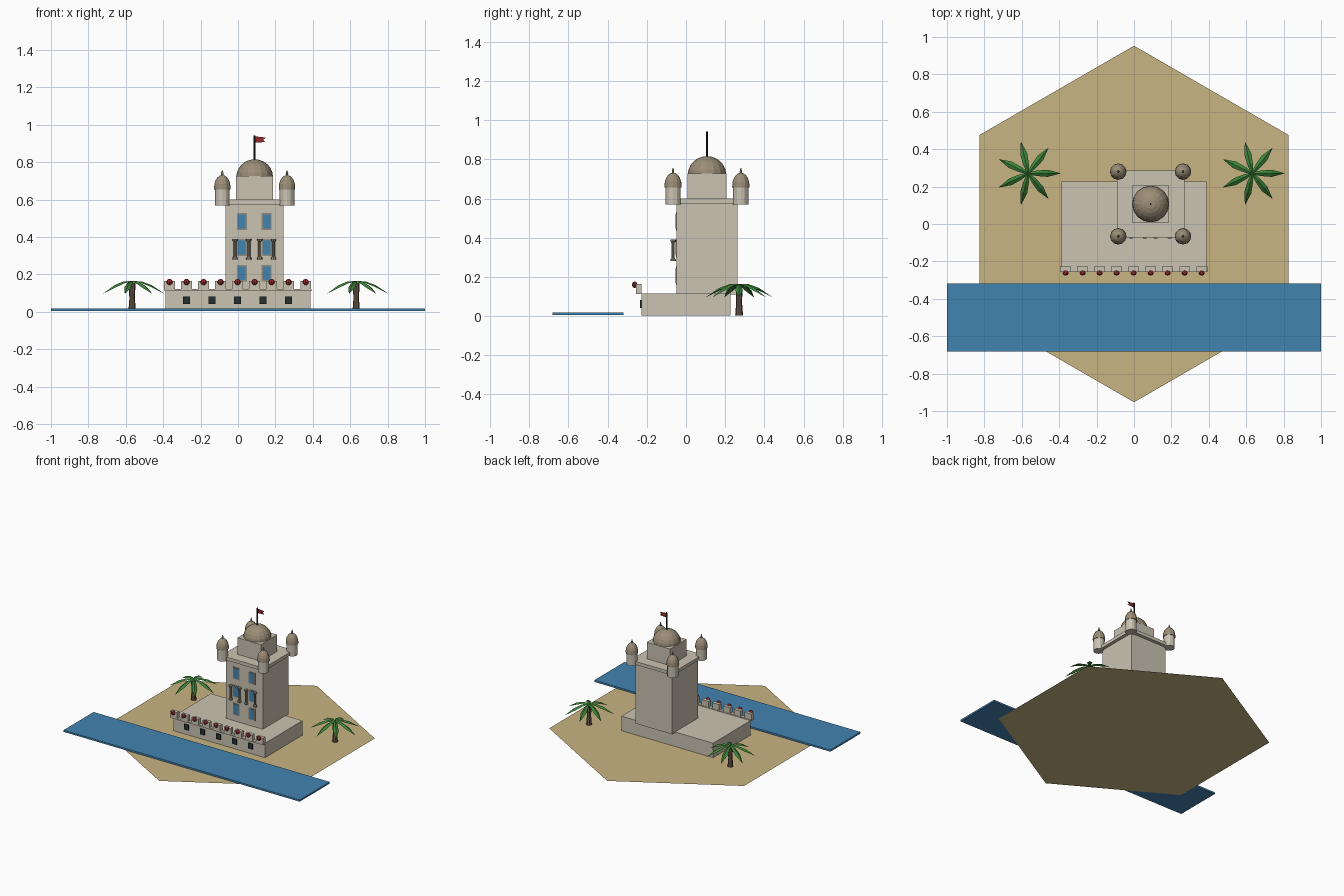
import bpy, bmesh, math
from mathutils import Matrix, Vector

if "Cube" in bpy.data.objects:
    bpy.data.objects.remove(bpy.data.objects["Cube"], do_unlink=True)


def material(name, rgb):
    m = bpy.data.materials.new(name)
    m.use_nodes = True
    m.diffuse_color = (*rgb, 1)
    m.node_tree.nodes["Principled BSDF"].inputs["Base Color"].default_value = (*rgb, 1)
    return m


sand = material("sand", (0.58, 0.46, 0.23))
water = material("water_blue", (0.055, 0.23, 0.44))
stone = material("pale_stone", (0.60, 0.55, 0.45))
dome_stone = material("dome_stone", (0.33, 0.27, 0.185))
frame_stone = material("frame_stone", (0.29, 0.26, 0.21))
dark = material("dark_opening", (0.018, 0.03, 0.03))
black = material("pole_black", (0.008, 0.008, 0.008))
red = material("red", (0.30, 0.02, 0.025))
bark = material("bark", (0.14, 0.10, 0.065))
leaf = material("palm_green", (0.045, 0.23, 0.04))


def finish(name, bm, mat):
    bmesh.ops.recalc_face_normals(bm, faces=bm.faces)
    mesh = bpy.data.meshes.new(name)
    bm.to_mesh(mesh)
    bm.free()
    mesh.materials.append(mat)
    ob = bpy.data.objects.new(name, mesh)
    bpy.context.collection.objects.link(ob)
    return ob


def box(name, x, y, z, mat):
    """Box from three (low, high) ranges."""
    bm = bmesh.new()
    size = [r[1] - r[0] for r in (x, y, z)]
    mid = Vector([(r[0] + r[1]) / 2 for r in (x, y, z)])
    bmesh.ops.create_cube(bm, size=1, matrix=Matrix.Translation(mid) @ Matrix.Diagonal((*size, 1)))
    return finish(name, bm, mat)


def around(c, half):
    return (c - half, c + half)


def lathe(name, x, y, profile, sides, mat):
    """Closed solid turned from (radius, z) pairs."""
    bm = bmesh.new()
    rings = []
    for r, z in profile:
        rings.append([bm.verts.new((x + r * math.cos(a), y + r * math.sin(a), z))
                      for a in (math.tau * i / sides for i in range(sides))])
    for a, b in zip(rings, rings[1:]):
        for i in range(sides):
            j = (i + 1) % sides
            bm.faces.new((a[i], a[j], b[j], b[i]))
    bm.faces.new(rings[0])
    bm.faces.new(rings[-1])
    return finish(name, bm, mat)


def dome_profile(r, z, h, steps=6):
    return [(max(r * math.cos(t), 0.001), z + h * math.sin(t))
            for t in (math.pi / 2 * i / steps for i in range(steps + 1))]


# Ground and river
bm = bmesh.new()
bm.faces.new([bm.verts.new((0.953 * math.sin(a), 0.953 * math.cos(a), 0))
              for a in (-math.tau * i / 6 for i in range(6))])
finish("ground", bm, sand)
box("river", (-1, 1), (-0.682, -0.319), (0.005, 0.018), water)

# Low terrace with its openings
box("terrace", around(0, 0.388), around(0, 0.227), (0.004, 0.115), stone)
for i in range(-2, 3):
    box("terrace_opening", around(i * 0.136 - 0.003, 0.019), (-0.236, -0.227), (0.042, 0.083), dark)

# Battlements with round red shields
box("parapet_rail", around(0, 0.393), (-0.256, -0.226), (0.112, 0.122), stone)
for i in range(-4, 5):
    x = i * 0.091 - 0.002
    box("merlon", around(x, 0.029), (-0.256, -0.228), (0.116, 0.165), stone)
    bm = bmesh.new()
    bmesh.ops.create_uvsphere(bm, u_segments=8, v_segments=6, radius=0.0165,
                              matrix=Matrix.Translation((x, -0.262, 0.16)) @ Matrix.Diagonal((1, 0.85, 1, 1)))
    finish("shield", bm, red)

# Tower body, platform and upper block
TX, TY = 0.089, 0.107
FRONT = TY - 0.155
box("tower", around(TX, 0.155), around(TY, 0.155), (0.11, 0.578), stone)
box("platform", around(TX, 0.18), around(TY, 0.18), (0.575, 0.6), stone)
box("upper_block", around(TX, 0.099), around(TY, 0.099), (0.6, 0.727), stone)
lathe("main_dome", TX, TY, dome_profile(0.098, 0.722, 0.094), 16, dome_stone)

# Flagpole and swallowtail flag
lathe("flagpole", TX, TY, [(0.005, 0.81), (0.005, 0.943)], 8, black)
bm = bmesh.new()
outline = [(0, 0.905), (0.058, 0.908), (0.045, 0.92), (0.06, 0.932), (0, 0.939)]
base = bm.faces.new([bm.verts.new((TX + x, TY - 0.001, z)) for x, z in outline])
ext = bmesh.ops.extrude_face_region(bm, geom=[base])
bmesh.ops.translate(bm, vec=(0, 0.002, 0), verts=[g for g in ext["geom"] if isinstance(g, bmesh.types.BMVert)])
finish("flag", bm, red)

# Corner turrets
for sx in (-1, 1):
    for sy in (-1, 1):
        x, y = TX + sx * 0.173, TY + sy * 0.173
        lathe("turret", x, y, [(0.039, 0.57), (0.039, 0.665)], 12, stone)
        lathe("turret_dome", x, y, [(0.044, 0.655)] + dome_profile(0.044, 0.664, 0.068, 5), 12, dome_stone)
        lathe("turret_finial", x, y, [(0.006, 0.725), (0.007, 0.74), (0.002, 0.757)], 6, dome_stone)

# Framed windows in three rows, with slim columns beside the middle row
for side in (-1, 1):
    x = TX - 0.002 + side * 0.066
    for z in (0.207, 0.345, 0.483):
        box("window_frame", around(x, 0.027), (FRONT - 0.003, FRONT + 0.002), around(z, 0.045), frame_stone)
        box("window_pane", around(x, 0.02), (FRONT - 0.005, FRONT), around(z, 0.037), water)
    for dx in (-0.037, 0.037):
        lathe("window_column", x + dx, -0.066,
              [(0.014, 0.28), (0.014, 0.288), (0.008, 0.297), (0.008, 0.375),
               (0.014, 0.383), (0.014, 0.391)], 8, frame_stone)


# Palm trees: tapered trunk and seven folded, drooping fronds
def palm(x, y):
    lathe("palm_trunk", x, y, [(0.02, 0.004), (0.015, 0.07), (0.018, 0.155)], 8, bark)
    bm = bmesh.new()
    # distance out, ridge height, half width
    stations = [(0.0, 0.165, 0.006), (0.05, 0.163, 0.015), (0.105, 0.143, 0.019), (0.172, 0.098, 0.001)]
    for k in range(7):
        turn = Matrix.Translation((x, y, 0)) @ Matrix.Rotation(math.tau * k / 7, 4, "Z")
        rows = [[bm.verts.new(turn @ Vector((d, s * w, z - abs(s) * w * 0.6))) for s in (-1, 0, 1)]
                for d, z, w in stations]
        for a, b in zip(rows, rows[1:]):
            for i in (0, 1):
                bm.faces.new((a[i], b[i], b[i + 1], a[i + 1]))
    finish("palm_fronds", bm, leaf)


palm(-0.566, 0.271)
palm(0.632, 0.271)
